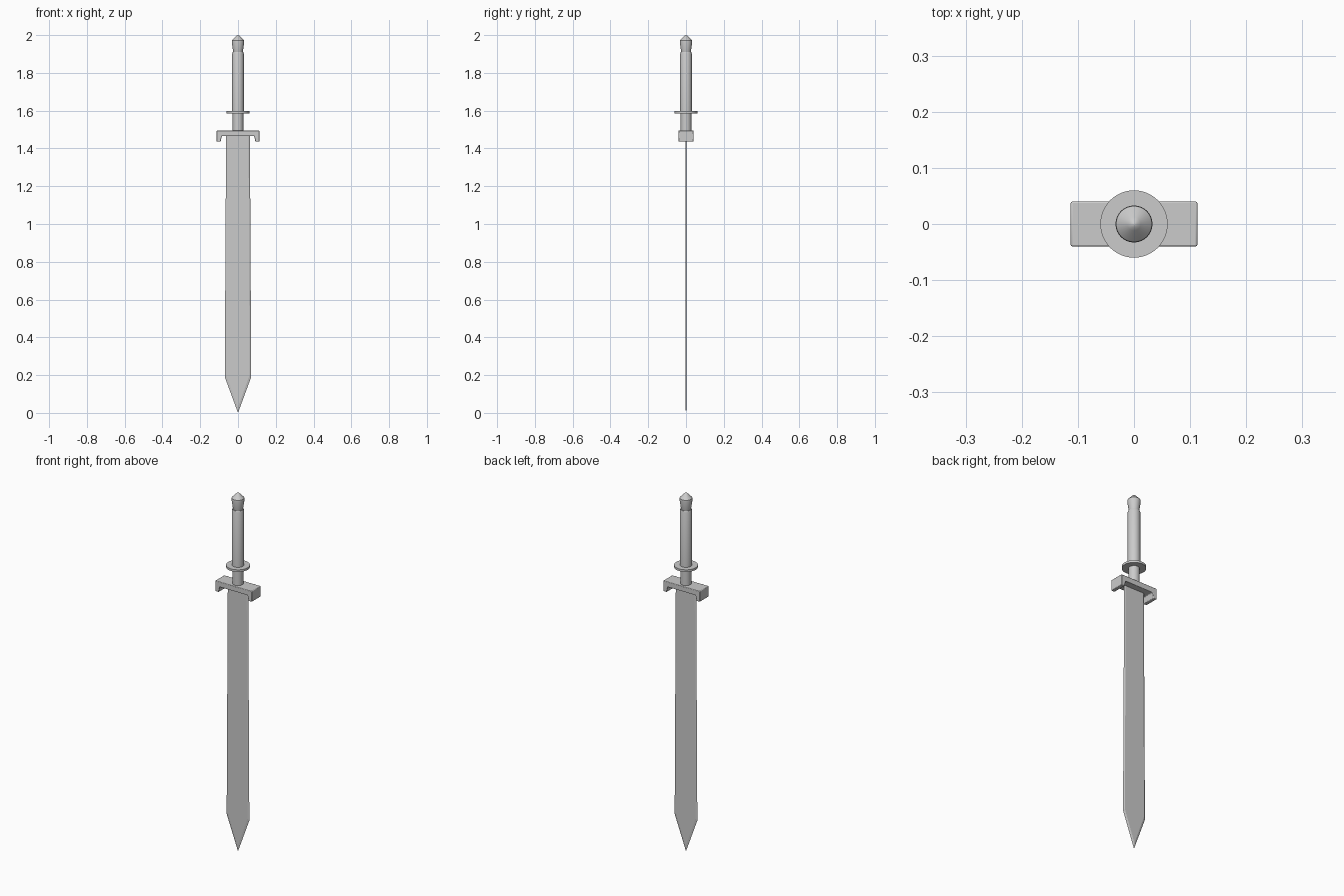
import bpy, bmesh, math

if "Cube" in bpy.data.objects:
    bpy.data.objects.remove(bpy.data.objects["Cube"])


def make(name, bm, angle=30):
    bmesh.ops.recalc_face_normals(bm, faces=bm.faces)
    me = bpy.data.meshes.new(name)
    bm.to_mesh(me)
    bm.free()
    ob = bpy.data.objects.new(name, me)
    bpy.context.collection.objects.link(ob)
    bpy.ops.object.select_all(action='DESELECT')
    bpy.context.view_layer.objects.active = ob
    ob.select_set(True)
    bpy.ops.object.shade_smooth_by_angle(angle=math.radians(angle))
    return ob


def lathe(name, profile, sides=32):
    """Revolve (radius, z) points round the z axis, with closed ends."""
    bm = bmesh.new()
    rings = []
    for r, z in profile:
        rings.append([bm.verts.new((r * math.cos(2 * math.pi * i / sides),
                                    r * math.sin(2 * math.pi * i / sides), z))
                      for i in range(sides)])
    for a, b in zip(rings, rings[1:]):
        for i in range(sides):
            j = (i + 1) % sides
            bm.faces.new((a[i], a[j], b[j], b[i]))
    bm.faces.new(rings[0])
    bm.faces.new(rings[-1])
    return make(name, bm)


# Blade: flat faces with thin bevelled edges running down to the point
outer = [(-0.063, 1.475), (-0.070, 0.19), (0, 0), (0.070, 0.19), (0.063, 1.475)]
inner = [(-0.056, 1.475), (-0.061, 0.20), (0, 0.03), (0.061, 0.20), (0.056, 1.475)]
bm = bmesh.new()
edge = [bm.verts.new((x, 0, z)) for x, z in outer]
front = [bm.verts.new((x, -0.0035, z)) for x, z in inner]
back = [bm.verts.new((x, 0.0035, z)) for x, z in inner]
for side in (front, back):
    bm.faces.new(side)
    for i in range(4):
        bm.faces.new((edge[i], edge[i + 1], side[i + 1], side[i]))
bm.faces.new((edge[0], front[0], front[4], edge[4], back[4], back[0]))
make("blade", bm, 1)

# Cross guard: a bar with both ends turned down
half = [(0.113, 1.495), (0.113, 1.436), (0.092, 1.436), (0.086, 1.466)]
outline = half + [(-x, z) for x, z in reversed(half)]
bm = bmesh.new()
face = bm.faces.new([bm.verts.new((x, -0.04, z)) for x, z in outline])
ext = bmesh.ops.extrude_face_region(bm, geom=[face])
bmesh.ops.translate(bm, vec=(0, 0.08, 0),
                    verts=[g for g in ext["geom"] if isinstance(g, bmesh.types.BMVert)])
guard = make("cross_guard", bm)
bevel = guard.modifiers.new("soft_edges", 'BEVEL')
bevel.width = 0.003
bevel.segments = 2

# Turned parts of the hilt
lathe("lower_grip", [(0.028, 1.49), (0.028, 1.59)])
lathe("ring_disc", [(0.060, 1.586), (0.060, 1.598)], 48)
lathe("grip", [(0.031, 1.59), (0.031, 1.902), (0.028, 1.91)])
lathe("pommel", [(0.024, 1.905), (0.026, 1.915), (0.033, 1.962), (0.032, 1.972),
                 (0.012, 1.993), (0.006, 1.998), (0.001, 2.0)])
